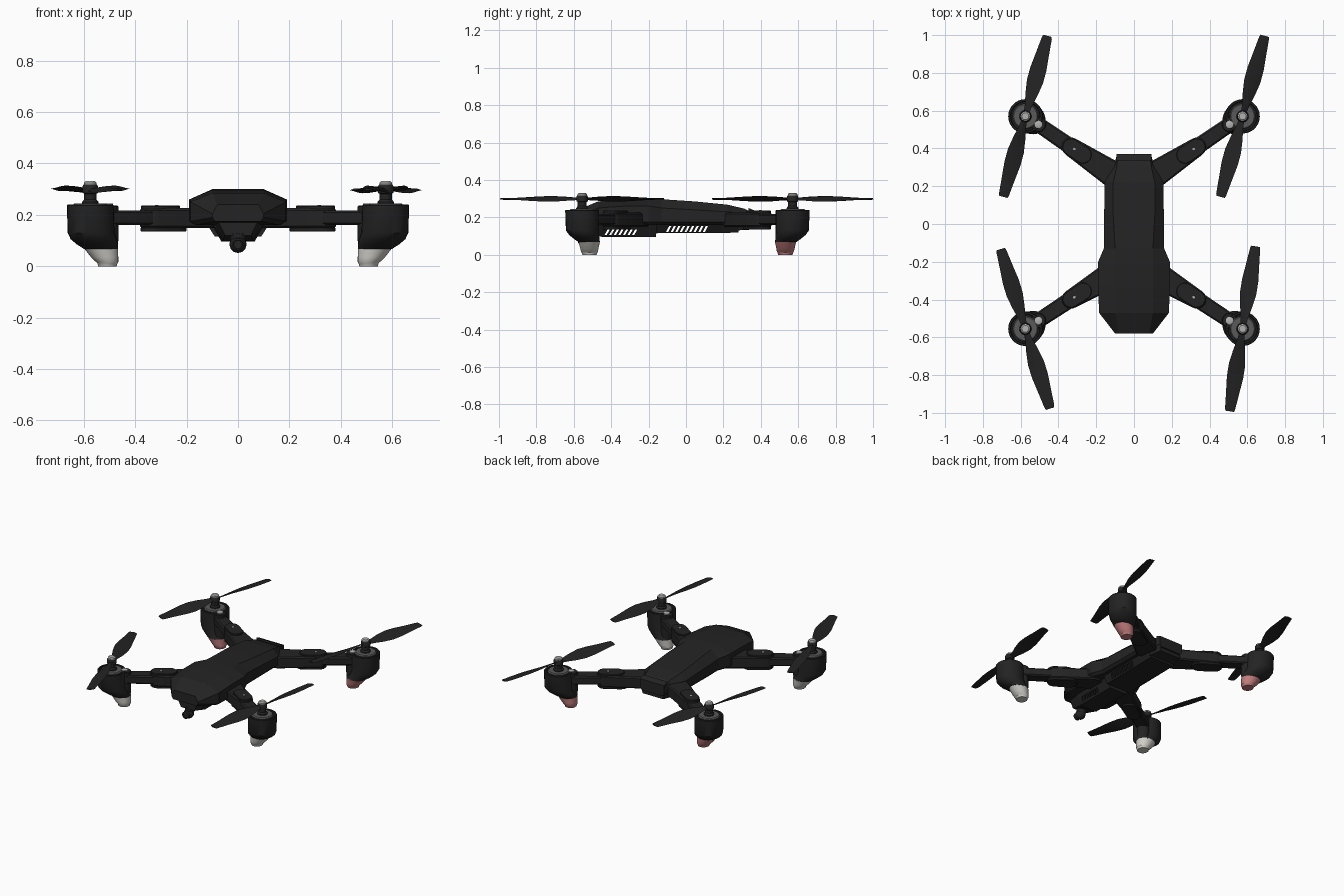
import bpy, bmesh, math
from mathutils import Vector, Matrix

if "Cube" in bpy.data.objects:
    bpy.data.objects.remove(bpy.data.objects["Cube"], do_unlink=True)


def material(name, r, g, b):
    m = bpy.data.materials.new(name)
    m.use_nodes = True
    m.diffuse_color = (r, g, b, 1)
    bsdf = m.node_tree.nodes["Principled BSDF"]
    bsdf.inputs["Base Color"].default_value = (r, g, b, 1)
    bsdf.inputs["Roughness"].default_value = 0.6
    return m


BLACK = material("matte black", 0.017, 0.017, 0.017)
DARK = material("motor grey", 0.1, 0.1, 0.1)
SILVER = material("silver", 0.45, 0.45, 0.44)
WHITE = material("white lamp", 0.62, 0.61, 0.57)
RED = material("red lamp", 0.53, 0.2, 0.2)


def add_object(name, bm, mat, smooth=False):
    bmesh.ops.recalc_face_normals(bm, faces=bm.faces)
    me = bpy.data.meshes.new(name)
    bm.to_mesh(me)
    bm.free()
    me.materials.append(mat)
    ob = bpy.data.objects.new(name, me)
    bpy.context.collection.objects.link(ob)
    if smooth:
        bpy.ops.object.select_all(action='DESELECT')
        ob.select_set(True)
        bpy.context.view_layer.objects.active = ob
        bpy.ops.object.shade_smooth_by_angle(angle=math.radians(35))
    return ob


def loft_into(bm, rings):
    """Skin a list of equal point rings and cap both ends."""
    loops = [[bm.verts.new(p) for p in ring] for ring in rings]
    n = len(loops[0])
    for a, b in zip(loops, loops[1:]):
        for i in range(n):
            j = (i + 1) % n
            bm.faces.new((a[i], a[j], b[j], b[i]))
    bm.faces.new(loops[0])
    bm.faces.new(loops[-1][::-1])


def loft(name, rings, mat, smooth=False):
    bm = bmesh.new()
    loft_into(bm, rings)
    return add_object(name, bm, mat, smooth)


def ellipse(cx, cy, z, rx, ry=None, n=28):
    ry = ry or rx
    return [(cx + rx * math.cos(i * math.tau / n), cy + ry * math.sin(i * math.tau / n), z)
            for i in range(n)]


def turned(name, x, y, profile, mat):
    """Round upright part from (radius, z) pairs."""
    return loft(name, [ellipse(x, y, z, r) for r, z in profile], mat, True)


def capsule(a, b, ra, rb, z, n=8):
    """Rounded bar outline between two centres."""
    ang = math.atan2(b[1] - a[1], b[0] - a[0])
    pts = []
    for c, r, start in ((b, rb, -math.pi / 2), (a, ra, math.pi / 2)):
        for i in range(n + 1):
            t = ang + start + math.pi * i / n
            pts.append((c[0] + r * math.cos(t), c[1] + r * math.sin(t), z))
    return pts


def bar(name, a, b, ra, rb, z0, z1, mat, edge=0.008):
    levels = ((z0, edge), (z0 + edge, 0), (z1 - edge, 0), (z1, edge))
    return loft(name, [capsule(a, b, ra - e, rb - e, z) for z, e in levels], mat, True)


def block(name, sections, mat):
    """Lengthwise block: (y, bottom half width, top half width, z0, z1) sections."""
    return loft(name, [[(-wb, y, z0), (wb, y, z0), (wt, y, z1), (-wt, y, z1)]
                       for y, wb, wt, z0, z1 in sections], mat)


# Main faceted shell: y, half width, roof half width, bottom, shoulder, roof
shell = [
    (-0.58, 0.10, 0.08, 0.175, 0.205, 0.24),
    (-0.47, 0.185, 0.10, 0.16, 0.25, 0.285),
    (-0.33, 0.19, 0.10, 0.16, 0.26, 0.297),
    (-0.20, 0.19, 0.10, 0.16, 0.26, 0.30),
    (-0.13, 0.16, 0.10, 0.16, 0.25, 0.297),
    (0.05, 0.158, 0.11, 0.16, 0.24, 0.285),
    (0.22, 0.155, 0.11, 0.16, 0.23, 0.268),
    (0.31, 0.105, 0.09, 0.16, 0.22, 0.247),
    (0.37, 0.09, 0.085, 0.16, 0.20, 0.22),
]
loft("body_shell", [[(-0.88 * w, y, zb), (0.88 * w, y, zb), (w, y, zb + 0.015), (w, y, zs),
                     (tw, y, zt), (-tw, y, zt), (-w, y, zs), (-w, y, zb + 0.015)]
                    for y, w, tw, zb, zs, zt in shell], BLACK)
block("rear_latch", [(0.335, 0.092, 0.092, 0.19, 0.25), (0.37, 0.092, 0.092, 0.18, 0.235)], BLACK)
block("rear_underside", [(0.27, 0.10, 0.11, 0.13, 0.165), (0.36, 0.08, 0.085, 0.135, 0.165)], BLACK)


def vented(name, sections, y0, count, z0, z1):
    """Belly block with slanted slits cut right through."""
    ob = block(name, sections, BLACK)
    bm = bmesh.new()
    for i in range(count):
        y, lean, gap = y0 + i * 0.0245, 0.016, 0.012
        loft_into(bm, [[(x, y, z0), (x, y + gap, z0), (x, y + gap + lean, z1), (x, y + lean, z1)]
                       for x in (-0.3, 0.3)])
    cutter = add_object(name + "_cutter", bm, BLACK)
    cutter.hide_render = True
    cutter.hide_set(True)
    mod = ob.modifiers.new("slits", 'BOOLEAN')
    mod.operation, mod.solver, mod.object = 'DIFFERENCE', 'EXACT', cutter


vented("front_belly", [(-0.48, 0.06, 0.10, 0.105, 0.17), (-0.45, 0.065, 0.105, 0.096, 0.17),
                       (-0.16, 0.065, 0.105, 0.096, 0.17)], -0.435, 7, 0.107, 0.135)
vented("rear_belly", [(-0.16, 0.09, 0.125, 0.115, 0.17), (0.28, 0.09, 0.125, 0.118, 0.17)],
       -0.106, 9, 0.123, 0.154)

# Camera under the nose
block("camera_mount", [(-0.55, 0.05, 0.085, 0.12, 0.19), (-0.47, 0.06, 0.10, 0.10, 0.18)], BLACK)
turned("camera_yoke", 0, -0.525, [(0.02, 0.08), (0.032, 0.10), (0.032, 0.13)], BLACK)
bm = bmesh.new()
bmesh.ops.create_uvsphere(bm, u_segments=20, v_segments=12, radius=0.033,
                          matrix=Matrix.Translation((0, -0.535, 0.085)))
add_object("camera_ball", bm, BLACK, True)
lens = turned("camera_lens", 0, 0, [(0.024, 0), (0.024, 0.04), (0.018, 0.043), (0.016, 0.038)], BLACK)
lens.rotation_euler.x = math.pi / 2
lens.location = (0, -0.535, 0.085)


def propeller(name, x, y, dx, dy, spin):
    """Two twisted blades through one hub."""
    along = Vector((dx, dy, 0)).normalized()
    bm = bmesh.new()
    stations = ((0.01, 0.03, 25), (0.06, 0.042, 24), (0.12, 0.07, 22), (0.19, 0.092, 19),
                (0.26, 0.09, 15), (0.35, 0.07, 10), (0.43, 0.054, 7), (0.442, 0.046, 7))
    for sign in (1, -1):
        d = along * sign
        side = Vector((-d.y, d.x, 0))
        rings = []
        for t, w, pitch in stations:
            p = math.radians(pitch) * spin
            chord = side * math.cos(p) + Vector((0, 0, math.sin(p)))
            thick = Vector((0, 0, 0.0045))
            c = Vector((x, y, 0.299)) + d * t
            rings.append([c - chord * w / 2, c - chord * w * 0.1 - thick,
                          c + chord * w / 2, c - chord * w * 0.1 + thick])
        loft_into(bm, rings)
    add_object(name, bm, BLACK, True)


blade_dirs = {(1, 1): (0.118, 0.43), (-1, 1): (0.118, 0.43),
              (1, -1): (0.068, 0.435), (-1, -1): (-0.13, 0.42)}

# Four arms, each with motor pod, lamp foot and propeller
for (s, f), (dx, dy) in blade_dirs.items():
    tag = ("front" if f < 0 else "rear") + ("_left" if s > 0 else "_right")
    mx, my = 0.575 * s, 0.57 if f > 0 else -0.555
    root = (0.12 * s, 0.268 * f)
    hinge = (0.333 * s, 0.408 * f if f > 0 else 0.398 * f)
    boss = (0.506 * s, my - 0.043 * f)

    bar(tag + "_arm_inner", root, hinge, 0.07, 0.05, 0.148, 0.226, BLACK)
    bar(tag + "_hinge_top", (0.27 * s, hinge[1] - 0.042 * f), hinge, 0.046, 0.046, 0.22, 0.236, BLACK, 0.003)
    bar(tag + "_hinge_base", (0.25 * s, hinge[1] - 0.054 * f), hinge, 0.05, 0.047, 0.135, 0.152, BLACK, 0.003)
    bar(tag + "_arm_outer", hinge, (boss[0] + 0.02 * s, boss[1] + 0.013 * f), 0.043, 0.04, 0.16, 0.217, BLACK)
    turned(tag + "_hinge_screw", 0.316 * s, hinge[1] - 0.011 * f, [(0.008, 0.23), (0.007, 0.239)], SILVER)

    # Pod bowl leans inward as it narrows, with an open top
    bowl = ((0.067, 0.042, 0.038, 0.066, 0.057), (0.085, 0.028, 0.024, 0.08, 0.068),
            (0.105, 0.014, 0.011, 0.09, 0.08), (0.13, 0.003, 0.002, 0.091, 0.089),
            (0.236, 0, 0, 0.091, 0.091), (0.24, 0, 0, 0.088, 0.088),
            (0.24, 0, 0, 0.079, 0.079), (0.215, 0, 0, 0.076, 0.076))
    loft(tag + "_pod", [ellipse(mx - ox * s, my - oy * f, z, rx, ry)
                        for z, ox, oy, rx, ry in bowl], BLACK, True)
    foot = ((0.0, 0.067, 0.039, 0.036, 0.038), (0.012, 0.067, 0.039, 0.039, 0.042),
            (0.016, 0.066, 0.039, 0.043, 0.045), (0.035, 0.056, 0.038, 0.053, 0.049),
            (0.07, 0.042, 0.038, 0.066, 0.057))
    loft(tag + "_lamp_foot", [ellipse(mx - ox * s, my - oy * f, z, rx, ry)
                              for z, ox, oy, rx, ry in foot], WHITE if f < 0 else RED, True)
    turned(tag + "_boss", *boss, [(0.036, 0.07), (0.04, 0.10), (0.04, 0.232), (0.036, 0.236)], BLACK)
    turned(tag + "_boss_cap", *boss, [(0.02, 0.23), (0.02, 0.243), (0.016, 0.245)], SILVER)

    # Motor, shaft and propeller
    turned(tag + "_motor", mx, my, [(0.068, 0.21), (0.068, 0.238), (0.062, 0.244)], DARK)
    turned(tag + "_shaft", mx, my, [(0.032, 0.23), (0.032, 0.25), (0.024, 0.26), (0.024, 0.282),
                                    (0.03, 0.286), (0.03, 0.312), (0.026, 0.318)], BLACK)
    turned(tag + "_hub_cap", mx, my, [(0.025, 0.315), (0.025, 0.325), (0.018, 0.331)], SILVER)
    propeller(tag + "_propeller", mx, my, dx, dy, s * f)
